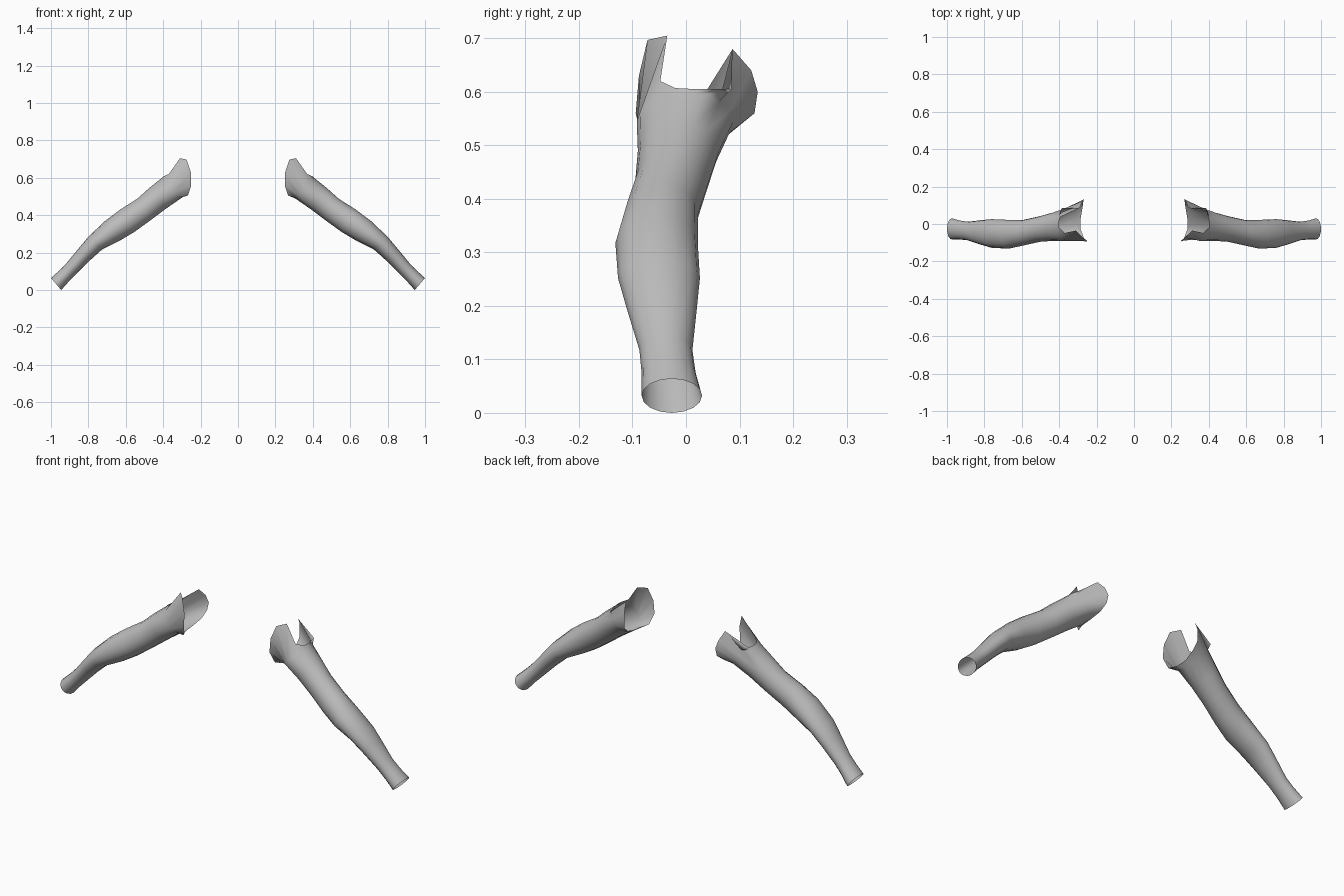
import bpy, bmesh, math
from mathutils import Vector

cube = bpy.data.objects.get("Cube")
if cube:
    bpy.data.objects.remove(cube)

grey = bpy.data.materials.new("sleeve grey")
grey.use_nodes = True
colour = (0.5, 0.5, 0.5, 1)
grey.diffuse_color = colour
grey.node_tree.nodes["Principled BSDF"].inputs["Base Color"].default_value = colour

SIDES = 16

# Cross-sections from shoulder to wrist: upper x, z, lower x, z, front y, back y
SECTIONS = [
    (.41, .597, .305, .49, -.092, .088),
    (.475, .545, .385, .435, -.09, .062),
    (.54, .487, .465, .375, -.095, .042),
    (.63, .43, .555, .31, -.115, .022),
    (.71, .37, .63, .265, -.132, .022),
    (.80, .285, .725, .218, -.127, .026),
    (.85, .225, .79, .16, -.11, .02),
    (.917, .144, .86, .09, -.087, .012),
    (.955, .105, .905, .045, -.083, .018),
    (1, .064, .945, 0, -.083, .03),
]

# Armhole edge: top, front flap, underarm, back flap
RIM = [
    (.40, .02, .605), (.40, -.02, .607), (.37, -.048, .62), (.31, -.035, .705),
    (.275, -.072, .697), (.252, -.088, .63), (.25, -.094, .56), (.268, -.075, .505),
    (.285, -.03, .505), (.285, .03, .51), (.275, .09, .53), (.27, .128, .56),
    (.265, .134, .60), (.275, .122, .64), (.29, .087, .68), (.385, .085, .605),
]


def section_points(ux, uz, lx, lz, front, back):
    centre = Vector((ux + lx, front + back, uz + lz)) / 2
    up = Vector((ux - lx, 0, uz - lz)) / 2
    side = Vector((0, (front - back) / 2, 0))
    angles = [math.tau * i / SIDES for i in range(SIDES)]
    return [centre + up * math.cos(a) + side * math.sin(a) for a in angles]


def build_sleeve(name, sign):
    bm = bmesh.new()
    loops = [RIM] + [section_points(*s) for s in SECTIONS]
    rings = [[bm.verts.new((sign * x, y, z)) for x, y, z in loop] for loop in loops]
    for a, b in zip(rings, rings[1:]):
        for i in range(SIDES):
            j = (i + 1) % SIDES
            quad = (a[i], a[j], b[j], b[i])
            # The mirrored sleeve needs the opposite winding to face outwards
            face = bm.faces.new(quad if sign > 0 else quad[::-1])
            face.smooth = True
    mesh = bpy.data.meshes.new(name)
    bm.to_mesh(mesh)
    bm.free()
    mesh.materials.append(grey)
    bpy.context.collection.objects.link(bpy.data.objects.new(name, mesh))


build_sleeve("left_sleeve", 1)
build_sleeve("right_sleeve", -1)
